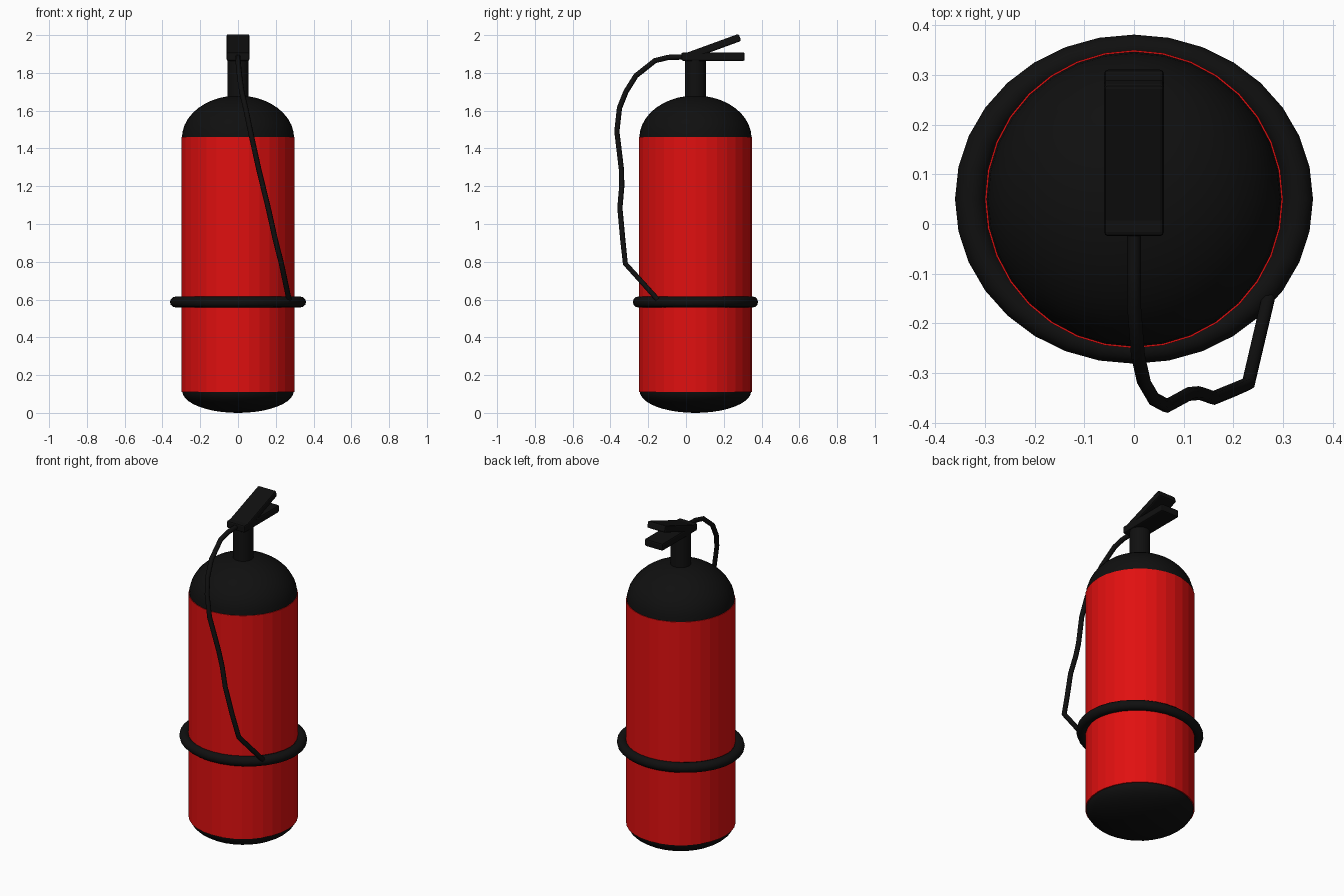
import bpy, bmesh, math
from mathutils import Matrix

if "Cube" in bpy.data.objects:
    bpy.data.objects.remove(bpy.data.objects["Cube"])

CY = 0.05      # cylinder axis sits slightly behind the origin
SEG = 32


def material(name, rgb):
    m = bpy.data.materials.new(name)
    m.diffuse_color = (*rgb, 1)
    m.use_nodes = True
    m.node_tree.nodes["Principled BSDF"].inputs["Base Color"].default_value = m.diffuse_color
    return m


RED = material("red paint", (0.75, 0.005, 0.005))
BLACK = material("black rubber", (0.005, 0.005, 0.005))


def make_object(name, bm, mat, smooth=False):
    bmesh.ops.recalc_face_normals(bm, faces=bm.faces)
    me = bpy.data.meshes.new(name)
    bm.to_mesh(me)
    bm.free()
    me.materials.append(mat)
    for p in me.polygons:
        p.use_smooth = smooth
    ob = bpy.data.objects.new(name, me)
    bpy.context.collection.objects.link(ob)
    return ob


def lathe(name, profile, mat, smooth=False):
    """Spin a (radius, z) profile around the extinguisher axis."""
    bm = bmesh.new()
    vs = [bm.verts.new((r, 0, z)) for r, z in profile]
    es = [bm.edges.new(p) for p in zip(vs, vs[1:])]
    bmesh.ops.spin(bm, geom=vs + es, cent=(0, 0, 0), axis=(0, 0, 1),
                   angle=math.tau, steps=SEG)
    bmesh.ops.remove_doubles(bm, verts=bm.verts, dist=1e-4)
    ob = make_object(name, bm, mat, smooth)
    ob.location.y = CY
    return ob


def cap(radius, z, height, steps=10):
    """Quarter ellipse profile from rim to pole."""
    return [(radius * math.cos(a), z + height * math.sin(a))
            for a in (math.pi / 2 * i / steps for i in range(steps + 1))]


def bar(name, size, location, tilt=0):
    """Slightly bevelled lever."""
    bm = bmesh.new()
    bmesh.ops.create_cube(bm, size=1, matrix=Matrix.Diagonal((*size, 1)))
    bmesh.ops.bevel(bm, geom=bm.edges[:], offset=0.008, segments=2,
                    profile=0.5, affect='EDGES')
    ob = make_object(name, bm, BLACK)
    ob.location = location
    ob.rotation_euler.x = tilt
    return ob


# tank, shoulder dome, rounded base and valve neck
lathe("tank", [(0, 0.11), (0.30, 0.11), (0.30, 1.46), (0, 1.46)], RED)
lathe("shoulder_dome", cap(0.297, 1.455, 0.225), BLACK, True)
lathe("base_cap", cap(0.295, 0.115, -0.115), BLACK, True)
lathe("valve_neck", [(0, 1.65), (0.056, 1.65), (0.056, 1.885), (0, 1.885)], BLACK)

# clamp ring, a little wider sideways
ring = lathe("clamp_ring",
             [(0.303 + 0.028 * math.cos(math.tau * i / 12),
               0.587 + 0.029 * math.sin(math.tau * i / 12)) for i in range(13)],
             BLACK, True)
ring.scale.x = 1.088

# handle levers
bar("carry_handle", (0.12, 0.335, 0.044), (0, 0.143, 1.886))
bar("squeeze_lever", (0.12, 0.31, 0.04), (0, 0.14, 1.935), math.radians(20))

# hose from the valve down to the clamp ring
path = [(0, 0.02, 1.885), (0, -0.095, 1.882), (0, -0.164, 1.865),
        (0.008, -0.265, 1.785), (0.02, -0.318, 1.70), (0.04, -0.352, 1.615),
        (0.066, -0.366, 1.49), (0.11, -0.342, 1.29), (0.132, -0.34, 1.20),
        (0.16, -0.35, 1.085), (0.197, -0.335, 0.92), (0.23, -0.321, 0.79),
        (0.27, -0.15, 0.60)]
curve = bpy.data.curves.new("hose", 'CURVE')
curve.dimensions = '3D'
curve.bevel_depth = 0.014
curve.bevel_resolution = 2
curve.use_fill_caps = True
spline = curve.splines.new('POLY')
spline.points.add(len(path) - 1)
for pt, co in zip(spline.points, path):
    pt.co = (*co, 1)
curve.materials.append(BLACK)
bpy.context.collection.objects.link(bpy.data.objects.new("hose", curve))
